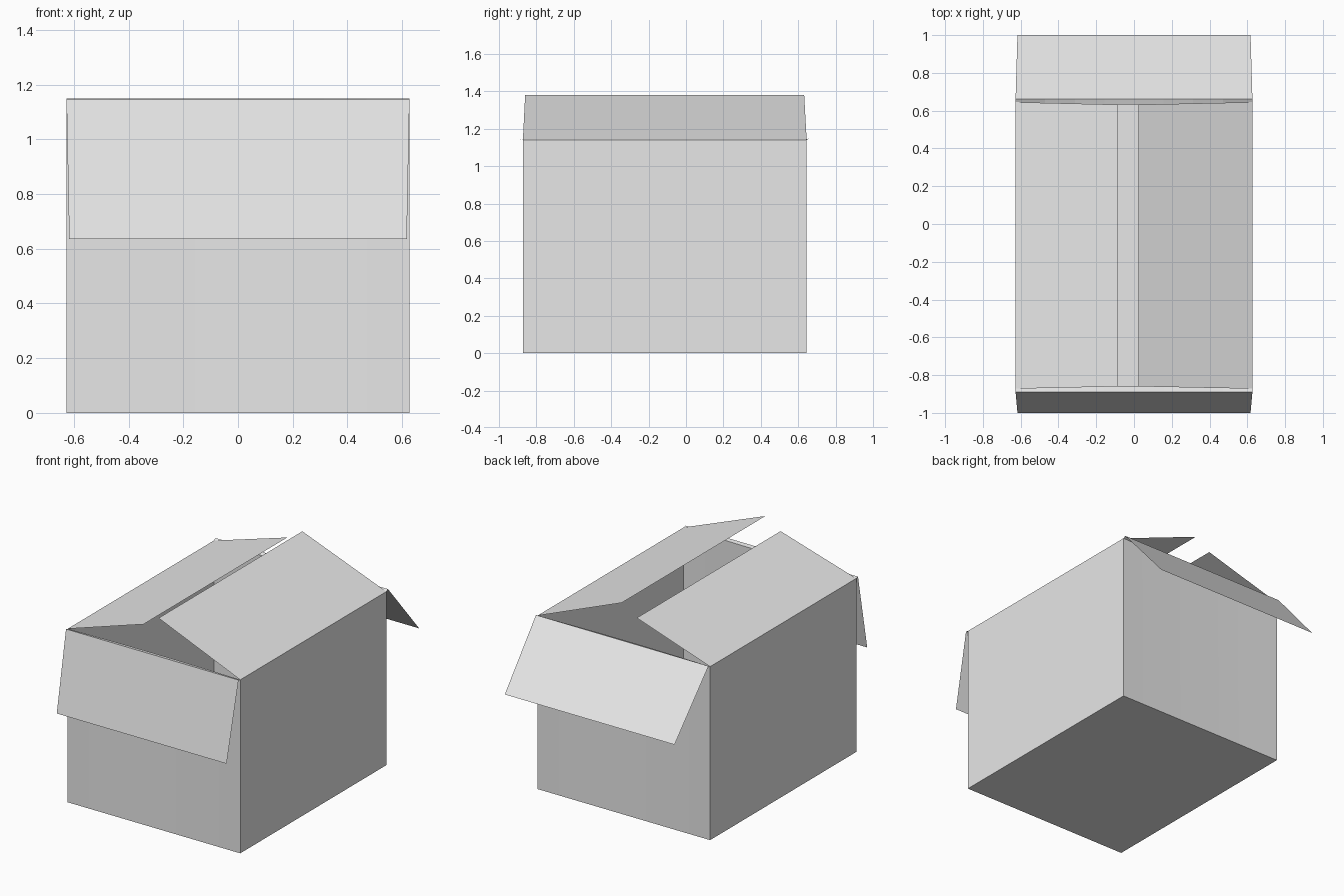
import bpy
import bmesh

cube = bpy.data.objects.get("Cube")
if cube:
    bpy.data.objects.remove(cube, do_unlink=True)

# Plain grey card
card = bpy.data.materials.new("grey_card")
card.use_nodes = True
grey = (0.8, 0.8, 0.8, 1)
card.diffuse_color = grey
card.node_tree.nodes["Principled BSDF"].inputs["Base Color"].default_value = grey

HALF_X, FRONT, BACK, TOP = 0.627, -0.872, 0.645, 1.14
STEPS = 8


def sheet(name, rows, flip=False):
    """Thin card sheet joining successive rows of points."""
    bm = bmesh.new()
    grid = [[bm.verts.new(p) for p in row] for row in rows]
    for low, high in zip(grid, grid[1:]):
        for i in range(len(low) - 1):
            face = bm.faces.new((low[i], low[i + 1], high[i + 1], high[i]))
            if flip:
                face.normal_flip()
    bm.normal_update()
    mesh = bpy.data.meshes.new(name)
    bm.to_mesh(mesh)
    bm.free()
    mesh.materials.append(card)
    obj = bpy.data.objects.new(name, mesh)
    bpy.context.collection.objects.link(obj)
    return obj


def across(half, y, z, bow=0.0):
    """Row along x, bowed in y at its middle."""
    ts = [2 * i / STEPS - 1 for i in range(STEPS + 1)]
    return [(half * t, y + bow * (1 - t * t), z) for t in ts]


def along(x, y0, y1, z):
    """Row along y."""
    return [(x, y0, z), (x, y1, z)]


# Floor
sheet("floor", [across(HALF_X, FRONT, 0), across(HALF_X, BACK, 0)], flip=True)

# End walls, whose top edges bow slightly inwards, with their creases and flaps
ends = [("front", FRONT, 0.012, (-0.89, 1.145), (-1.0, 0.635), False),
        ("back", BACK, -0.012, (0.662, 1.15), (1.0, 0.76), True)]
for side, y, bow, hinge, tip, flip in ends:
    rim = across(HALF_X, y, TOP, bow)
    fold = across(HALF_X, *hinge)
    sheet(side + "_wall", [across(HALF_X, y, 0), rim], flip)
    sheet(side + "_crease", [rim, fold], not flip)
    sheet(side + "_flap", [fold, across(0.617, *tip)], not flip)

# Side walls and the flaps leaning in over the opening
sides = [("right", -HALF_X, -0.085, 1.31, True),
         ("left", HALF_X, 0.025, 1.38, False)]
for side, x, tip_x, tip_z, flip in sides:
    rim = along(x, FRONT, BACK, TOP)
    sheet(side + "_wall", [along(x, FRONT, BACK, 0), rim], flip)
    sheet(side + "_flap", [rim, along(tip_x, -0.86, 0.632, tip_z)], flip)
